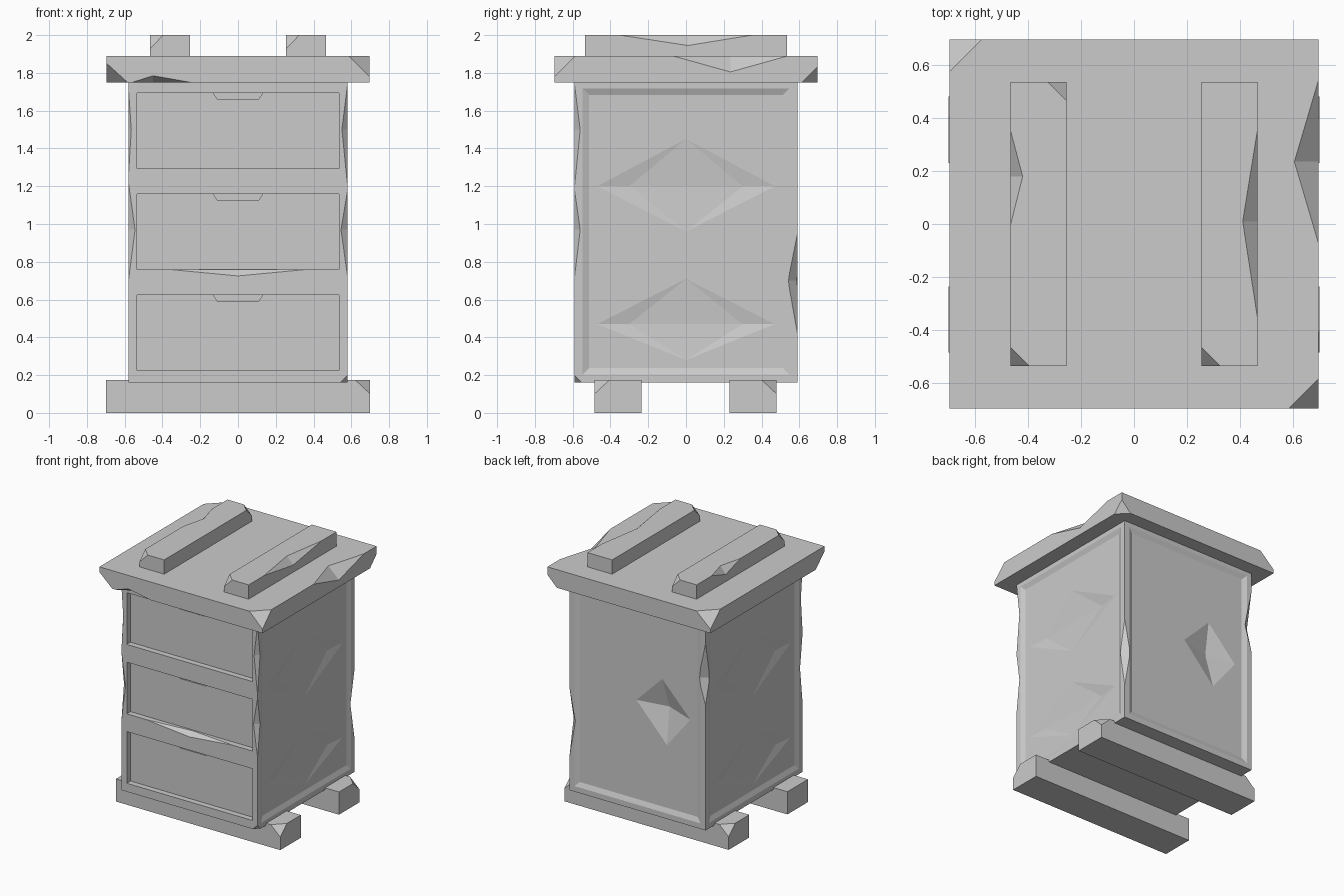
import bpy
import bmesh
from mathutils import Vector

if "Cube" in bpy.data.objects:
    bpy.data.objects.remove(bpy.data.objects["Cube"], do_unlink=True)

stone = bpy.data.materials.new("stone_grey")
stone.use_nodes = True
GREY = (0.6, 0.6, 0.6, 1)
stone.diffuse_color = GREY
stone.node_tree.nodes["Principled BSDF"].inputs["Base Color"].default_value = GREY


def to_object(name, bm):
    bmesh.ops.recalc_face_normals(bm, faces=bm.faces)
    mesh = bpy.data.meshes.new(name)
    bm.to_mesh(mesh)
    bm.free()
    mesh.materials.append(stone)
    obj = bpy.data.objects.new(name, mesh)
    bpy.context.scene.collection.objects.link(obj)
    return obj


def box_points(lo, hi):
    return [(x, y, z) for x in (lo[0], hi[0]) for y in (lo[1], hi[1]) for z in (lo[2], hi[2])]


def hull(name, points):
    bm = bmesh.new()
    for p in points:
        bm.verts.new(p)
    found = bmesh.ops.convex_hull(bm, input=bm.verts)
    loose = [v for v in bm.verts if not v.link_faces]
    bmesh.ops.delete(bm, geom=loose, context="VERTS")
    bmesh.ops.dissolve_limit(bm, angle_limit=0.001, verts=bm.verts, edges=bm.edges)
    return to_object(name, bm)


def carve(obj, cuts):
    """Subtract a list of convex point sets from the object."""
    cutters = [hull("cutter", pts) for pts in cuts]
    for cutter in cutters:
        cutter.hide_render = True
        mod = obj.modifiers.new("carve", "BOOLEAN")
        mod.operation, mod.solver, mod.object = "DIFFERENCE", "EXACT", cutter
    graph = bpy.context.evaluated_depsgraph_get()
    mesh = bpy.data.meshes.new_from_object(obj.evaluated_get(graph))
    obj.modifiers.clear()
    obj.data = mesh
    for cutter in cutters:
        bpy.data.objects.remove(cutter, do_unlink=True)


def corner_chip(lo, hi, signs, size):
    """Break off one corner of a box."""
    corner = Vector([h if s > 0 else l for l, h, s in zip(lo, hi, signs)])
    pts = [corner + Vector(signs) * 0.02]
    for axis in range(3):
        p = corner.copy()
        p[axis] -= signs[axis] * size[axis]
        pts.append(p)
    return pts


def edge_chip(a, b, mid, in1, in2):
    """Knock a notch out of edge a-b, deepest at mid along the two inward offsets."""
    m, i, j = Vector(mid), Vector(in1), Vector(in2)
    return [Vector(a), Vector(b), m + i, m + j, m - (i.normalized() + j.normalized()) * 0.02]


def post_chip(sx, sy, z0, zm, z1, dx, dy):
    """Notch in one of the four upright edges of the body."""
    x, y = sx * 0.58, sy * 0.59
    return edge_chip((x, y, z0), (x, y, z1), (x, y, zm), (-sx * dx, 0, 0), (0, -sy * dy, 0))


# Body with shallow sunken panels on the sides and back
bm = bmesh.new()
bmesh.ops.create_cube(bm, size=1)
for v in bm.verts:
    v.co = (v.co.x * 1.16, v.co.y * 1.18, 0.16 + (v.co.z + 0.5) * 1.6)
bm.normal_update()
panels = [f for f in bm.faces if abs(f.normal.x) > 0.9 or f.normal.y > 0.9]
bmesh.ops.inset_individual(bm, faces=panels, thickness=0.06)
bmesh.ops.inset_individual(bm, faces=panels, thickness=0.05, depth=-0.015)
body = to_object("cabinet_body", bm)

# Drawer openings, each with a finger slot above its front
cuts = []
for z in (0.225, 0.76, 1.295):
    top = z + 0.398
    cuts.append(box_points((-0.535, -0.7, z), (0.535, -0.545, top)))
    cuts.append([(x, y, h) for y in (-0.56, -0.5)
                 for x, h in ((-0.13, top), (0.13, top), (0.11, top - 0.03), (-0.11, top - 0.03))])

# Worn upright edges and the chipped rail
cuts += [
    post_chip(1, -1, 1.2, 1.5, 1.74, 0.03, 0.03),
    post_chip(1, -1, 0.72, 0.97, 1.18, 0.035, 0.03),
    post_chip(-1, -1, 0.7, 0.97, 1.22, 0.035, 0.03),
    post_chip(-1, -1, 1.25, 1.5, 1.72, 0.015, 0.02),
    post_chip(1, 1, 0.42, 0.7, 0.95, 0.05, 0.05),
    post_chip(-1, 1, 1.12, 1.32, 1.6, 0.06, 0.05),
    edge_chip((-0.37, -0.59, 0.76), (0.37, -0.59, 0.76), (0, -0.59, 0.76),
              (0, 0, -0.035), (0, 0.035, 0)),
    corner_chip((-0.58, -0.59, 0.16), (0.58, 0.59, 1.76), (1, -1, -1), (0.04, 0.04, 0.04)),
]

# Broad shallow dents in the side panels, a deeper one in the back
for s in (1, -1):
    for z, up, down in ((1.2, 0.25, 0.24), (0.47, 0.24, 0.19)):
        x = s * 0.565
        cuts.append([(x, -0.47, z), (x, 0.47, z), (x, 0, z + up), (x, 0, z - down),
                     (x - s * 0.015, -0.3, z), (x - s * 0.015, 0.3, z), (x + s * 0.01, 0, z)])
y = 0.575
cuts.append([(-0.44, y, 0.97), (0.02, y, 1.0), (-0.2, y, 1.22), (-0.24, y, 0.72),
             (-0.22, y - 0.06, 0.99), (-0.22, y + 0.01, 0.99)])
carve(body, cuts)

# Top slab
lo, hi = (-0.695, -0.695, 1.75), (0.695, 0.695, 1.89)
slab = hull("top_slab", box_points(lo, hi))
carve(slab, [
    corner_chip(lo, hi, (1, -1, 1), (0.11, 0.11, 0.11)),
    corner_chip(lo, hi, (-1, 1, 1), (0.12, 0.12, 0.11)),
    corner_chip(lo, hi, (-1, -1, -1), (0.11, 0.11, 0.1)),
    corner_chip(lo, hi, (1, 1, -1), (0.08, 0.08, 0.08)),
    edge_chip((0.695, -0.07, 1.89), (0.695, 0.54, 1.89), (0.695, 0.235, 1.89),
              (-0.09, 0, 0), (0, 0, -0.085)),
    edge_chip((-0.56, -0.695, 1.75), (-0.25, -0.695, 1.75), (-0.45, -0.695, 1.75),
              (0, 0.06, 0), (0, 0, 0.035)),
])

# Two battens on the slab, chipped along their outer edges
for name, s, y0, ym, y1, deep, corners in (
        ("right_batten", -1, 0, 0.18, 0.35, 0.045, ((1, 1, 1), (-1, -1, 1))),
        ("left_batten", 1, -0.35, 0.01, 0.35, 0.055, ((-1, -1, 1),))):
    xs = sorted((s * 0.255, s * 0.465))
    lo, hi = (xs[0], -0.535, 1.88), (xs[1], 0.535, 2)
    batten = hull(name, box_points(lo, hi))
    x = s * 0.465
    carve(batten, [corner_chip(lo, hi, c, (0.07, 0.07, 0.07)) for c in corners] + [
        edge_chip((x, y0, 2), (x, y1, 2), (x, ym, 2), (-s * deep, 0, 0), (0, 0, -0.055))])

# Two foot beams with broken ends
for name, y0, y1, corners in (
        ("front_foot", -0.485, -0.235, ((1, -1, 1),)),
        ("back_foot", 0.23, 0.48, ((1, 1, 1), (-1, 1, 1)))):
    lo, hi = (-0.7, y0, 0), (0.7, y1, 0.175)
    foot = hull(name, box_points(lo, hi))
    carve(foot, [corner_chip(lo, hi, c, (0.08, 0.08, 0.075)) for c in corners])
